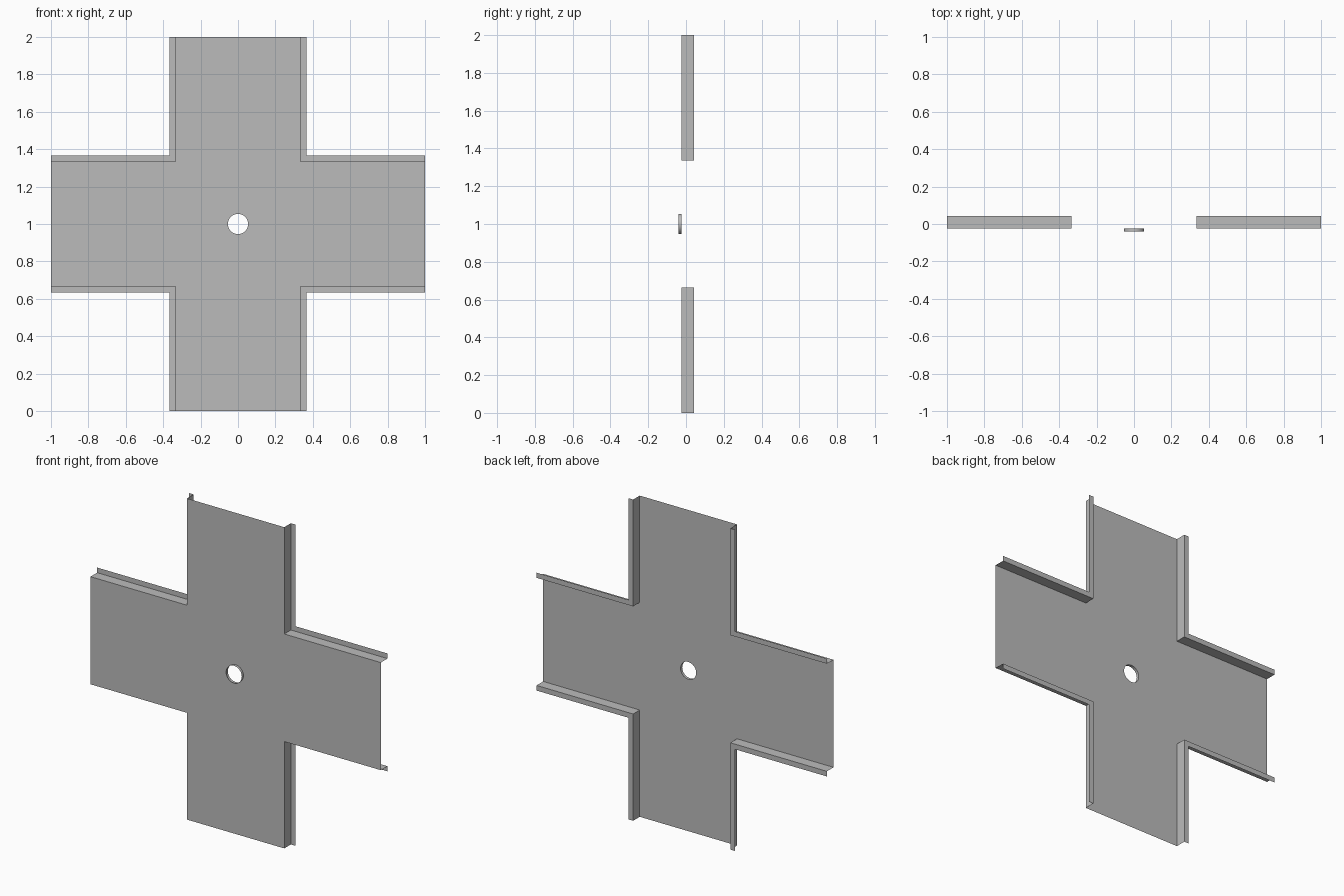
import bpy
import bmesh
from math import cos, sin, tau
from mathutils import Vector

cube = bpy.data.objects.get("Cube")
if cube:
    bpy.data.objects.remove(cube, do_unlink=True)

ARM = 0.335       # half width of each arm
LIP = 0.367       # outer edge of the flange
HOLE = 0.054      # radius of the centre hole
COLLAR_Y, PLATE_Y, LIP_Y = -0.04, -0.023, 0.042
SEGMENTS = 40

grey = bpy.data.materials.new("sheet_grey")
grey.use_nodes = True
color = (0.5, 0.5, 0.5, 1)
grey.diffuse_color = color
grey.node_tree.nodes["Principled BSDF"].inputs["Base Color"].default_value = color


def finish(name, bm, facing=None):
    """Turn a bmesh into an object centred on the hole."""
    if facing:
        for face in bm.faces:
            face.normal_update()
            if face.normal.dot(Vector(facing)) < 0:
                face.normal_flip()
    mesh = bpy.data.meshes.new(name)
    bm.to_mesh(mesh)
    bm.free()
    mesh.materials.append(grey)
    obj = bpy.data.objects.new(name, mesh)
    obj.location.z = 1
    bpy.context.collection.objects.link(obj)
    return obj


def row(bm, points, y):
    return [bm.verts.new((x, y, z)) for x, z in points]


def strip(bm, a, b, closed=False):
    """Join two rows of vertices with quads."""
    count = len(a)
    for i in range(count if closed else count - 1):
        j = (i + 1) % count
        bm.faces.new((a[i], a[j], b[j], b[i]))


def corner(w):
    """Path along the inner corner between two arms."""
    return [(1, w), (w, w), (w, 1)]


circle = [(HOLE * cos(tau * i / SEGMENTS), HOLE * sin(tau * i / SEGMENTS))
          for i in range(SEGMENTS)]

# Cross-shaped plate with a round hole
outline = []
for turn in range(4):
    for x, z in corner(ARM):
        for _ in range(turn):
            x, z = -z, x
        outline.append((x, z))
bm = bmesh.new()
edges = []
for loop in (outline, circle):
    verts = row(bm, loop, PLATE_Y)
    edges += [bm.edges.new((verts[i - 1], verts[i])) for i in range(len(verts))]
bmesh.ops.triangle_fill(bm, edges=edges, use_beauty=True, normal=(0, -1, 0))
finish("cross_plate", bm, (0, -1, 0))

# Folded walls and flanges, mirrored to all four inner corners
bm = bmesh.new()
fold = row(bm, corner(ARM), PLATE_Y)
bend = row(bm, corner(ARM), LIP_Y)
lip = row(bm, corner(LIP), LIP_Y)
strip(bm, fold, bend)
strip(bm, bend, lip)
flanges = finish("folded_flanges", bm, (1, -1, 1))
mirror = flanges.modifiers.new("four_corners", "MIRROR")
mirror.use_axis = (True, False, True)
mirror.use_mirror_merge = False

# Short collar around the hole
bm = bmesh.new()
strip(bm, row(bm, circle, PLATE_Y), row(bm, circle, COLLAR_Y), closed=True)
bmesh.ops.recalc_face_normals(bm, faces=bm.faces)
for face in bm.faces:
    face.smooth = True
finish("hole_collar", bm)
